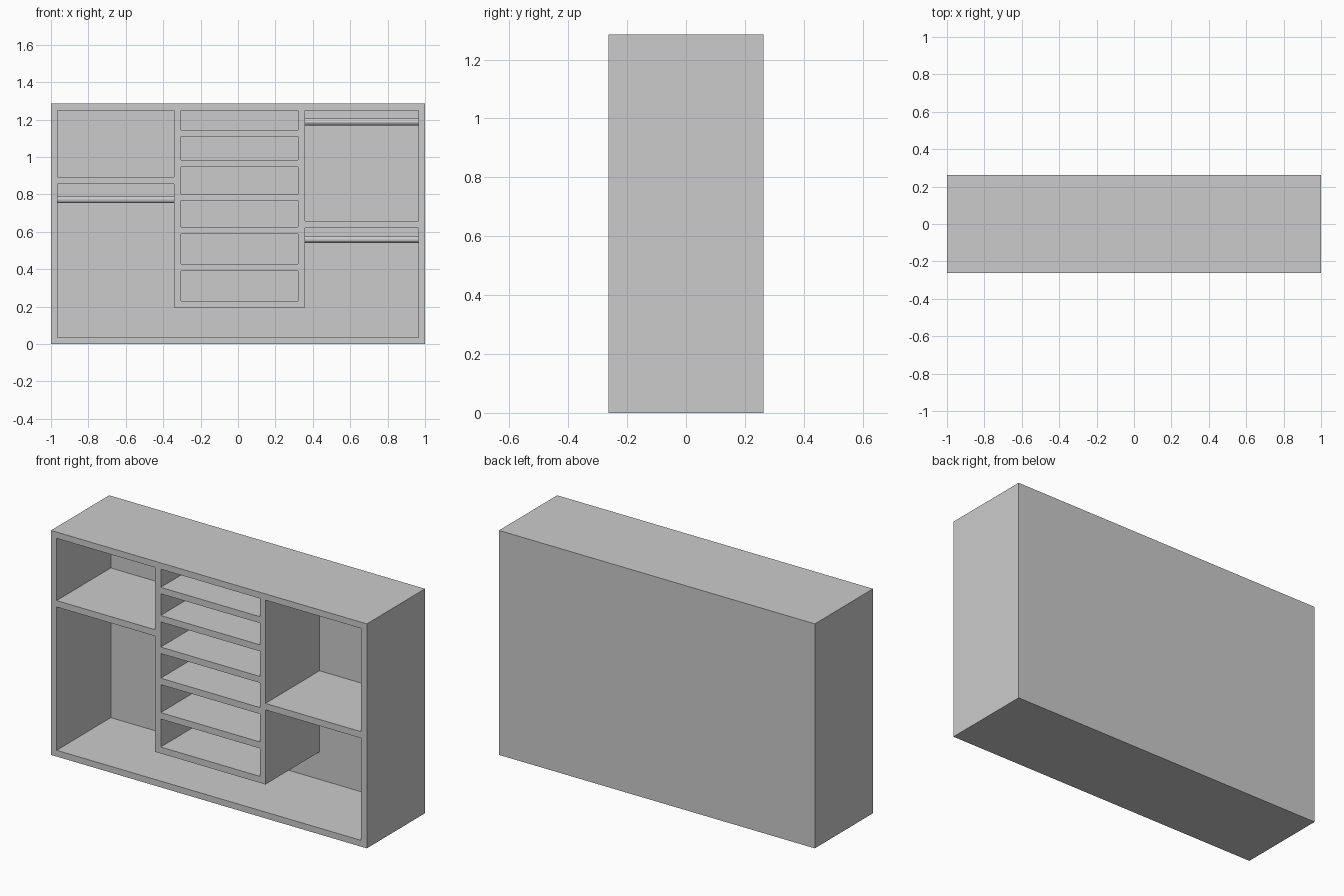
import bpy
import bmesh
import math
from mathutils import Matrix

if "Cube" in bpy.data.objects:
    bpy.data.objects.remove(bpy.data.objects["Cube"])

Y0, Y1 = -0.263, 0.263      # front and back of the cabinet
YI = 0.226                  # inner face of the back panel
T = 0.036                   # board thickness
H = 1.285
TOP = H - T


def finish(name, bm):
    mesh = bpy.data.meshes.new(name)
    bm.to_mesh(mesh)
    bm.free()
    obj = bpy.data.objects.new(name, mesh)
    bpy.context.collection.objects.link(obj)
    return obj


def board(name, x, y, z):
    bm = bmesh.new()
    bmesh.ops.create_cube(bm, size=1)
    for v in bm.verts:
        for i, (a, b) in enumerate((x, y, z)):
            v.co[i] = a if v.co[i] < 0 else b
    return finish(name, bm)


def rail(name, x0, x1, z, r=0.019):
    bm = bmesh.new()
    m = Matrix.Translation(((x0 + x1) / 2, 0, z)) @ Matrix.Rotation(math.pi / 2, 4, 'Y')
    bmesh.ops.create_cone(bm, cap_ends=True, segments=12, radius1=r, radius2=r,
                          depth=x1 - x0, matrix=m)
    return finish(name, bm)


inside = (Y0, YI)

# Outer carcass
board("left_side", (-1, -1 + T), (Y0, Y1), (0, H))
board("right_side", (1 - T, 1), (Y0, Y1), (0, H))
board("bottom_panel", (-1 + T, 1 - T), (Y0, Y1), (0, T))
board("top_panel", (-1 + T, 1 - T), (Y0, Y1), (TOP, H))
board("back_panel", (-1 + T, 1 - T), (YI, Y1), (T, TOP))

# Central shelf tower, hung from the top
L, R, BASE = -0.341, 0.358, 0.194
board("tower_left", (L, L + T), inside, (BASE, TOP))
board("tower_right", (R - T, R), inside, (BASE, TOP))
for i, z in enumerate((0.231, 0.428, 0.625, 0.803, 0.984, 1.145)):
    board(f"tower_shelf_{i + 1}", (L + T, R - T), inside, (z - 0.037, z))

# Side shelves
board("left_shelf", (-1 + T, L), inside, (0.856, 0.893))
board("right_shelf", (R, 1 - T), inside, (0.621, 0.658))

# Hanging rails
rail("left_rail", -1 + T, L, 0.772)
rail("right_upper_rail", R, 1 - T, 1.187)
rail("right_lower_rail", R, 1 - T, 0.559)
